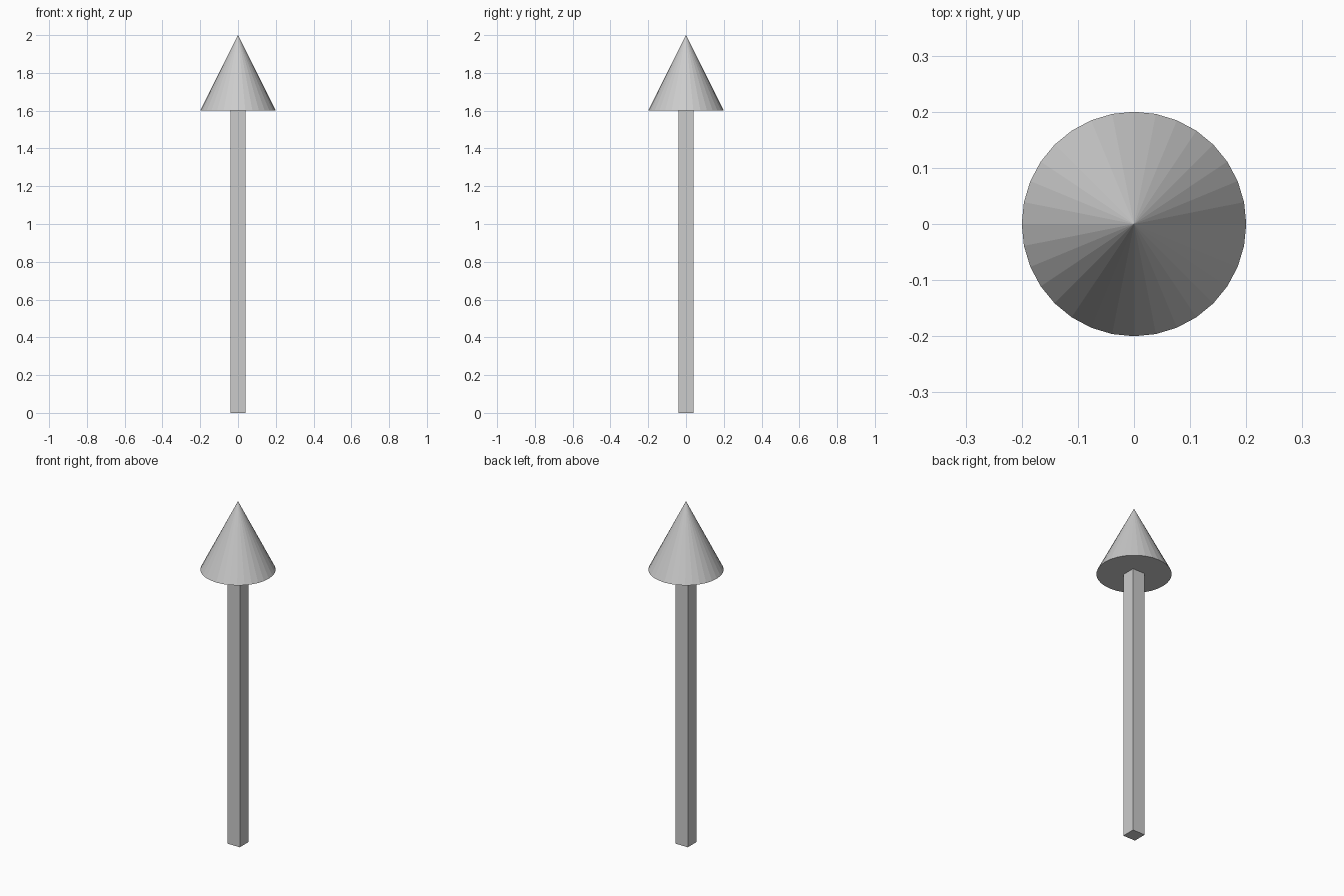
import bpy

if "Cube" in bpy.data.objects:
    bpy.data.objects.remove(bpy.data.objects["Cube"])

HEAD_BASE = 1.6
TOP = 2.0

# Square shaft
bpy.ops.mesh.primitive_cube_add(size=1, location=(0, 0, HEAD_BASE / 2))
shaft = bpy.context.object
shaft.name = "arrow_shaft"
shaft.dimensions = (0.08, 0.08, HEAD_BASE)
bpy.ops.object.transform_apply(location=False, rotation=False, scale=True)

# Flat-faced conical head
bpy.ops.mesh.primitive_cone_add(vertices=32, radius1=0.2, radius2=0,
                                depth=TOP - HEAD_BASE,
                                location=(0, 0, (TOP + HEAD_BASE) / 2))
bpy.context.object.name = "arrow_head"
